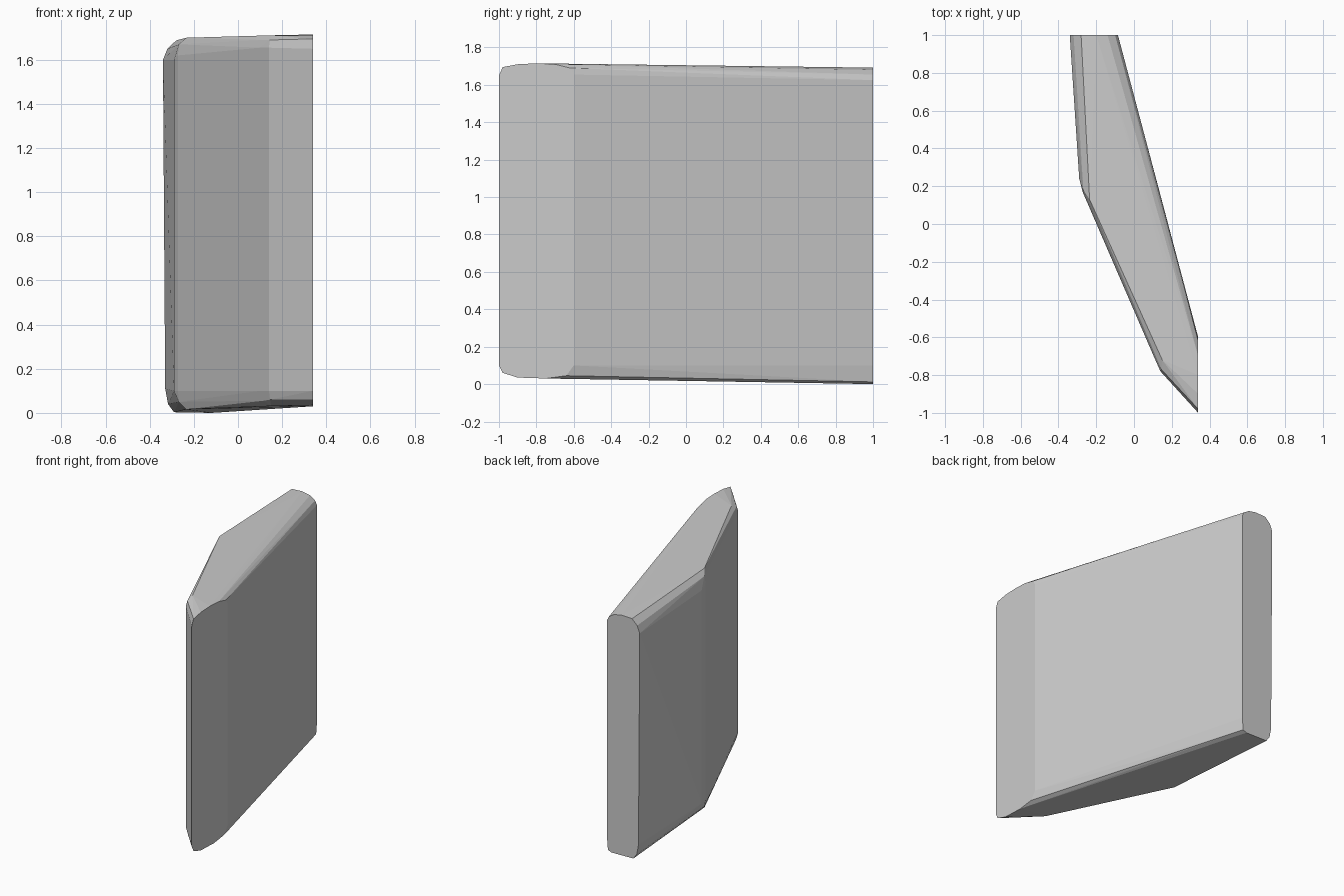
import bpy, bmesh

# End face at y = 1, as (x, z)
back = [(-0.33, 0.11), (-0.317, 0.04), (-0.29, 0.003), (-0.12, 0.0), (-0.092, 0.012),
        (-0.085, 0.10), (-0.085, 1.625), (-0.10, 1.655), (-0.14, 1.68), (-0.20, 1.692),
        (-0.28, 1.688), (-0.32, 1.65), (-0.34, 1.60)]
# End face at x = 0.34, as (y, z)
side = [(-1.0, 0.10), (-0.98, 0.06), (-0.90, 0.035), (-0.75, 0.03), (-0.64, 0.045),
        (-0.60, 0.10), (-0.60, 1.655), (-0.62, 1.69), (-0.70, 1.71), (-0.80, 1.715),
        (-0.90, 1.71), (-0.98, 1.695), (-1.0, 1.65)]
# Upright corners of the long front side: x, y, lowest z, highest z
corners = [(-0.29, 0.24, 0.10, 1.60), (-0.272, 0.17, 0.10, 1.62),
           (-0.268, 0.18, 0.05, 1.67), (-0.235, 0.13, 0.016, 1.70),
           (0.10, -0.69, 0.10, 1.655), (0.14, -0.78, 0.10, 1.655),
           (0.115, -0.70, 0.055, 1.69), (0.145, -0.77, 0.06, 1.69),
           (0.15, -0.72, 0.031, 1.711)]

points = [(x, 1.0, z) for x, z in back] + [(0.34, y, z) for y, z in side]
for x, y, low, high in corners:
    points += [(x, y, low), (x, y, high)]

# Faceted slab wrapped around the profiles
bm = bmesh.new()
for p in points:
    bm.verts.new(p)
hull = bmesh.ops.convex_hull(bm, input=bm.verts[:])
loose = [v for v in bm.verts if not v.link_faces]
bmesh.ops.delete(bm, geom=loose, context='VERTS')
bmesh.ops.dissolve_limit(bm, angle_limit=0.01, verts=bm.verts[:], edges=bm.edges[:])
bmesh.ops.recalc_face_normals(bm, faces=bm.faces[:])
mesh = bpy.data.meshes.new("slab")
bm.to_mesh(mesh)
bm.free()
slab = bpy.data.objects.new("slab", mesh)
bpy.context.collection.objects.link(slab)
